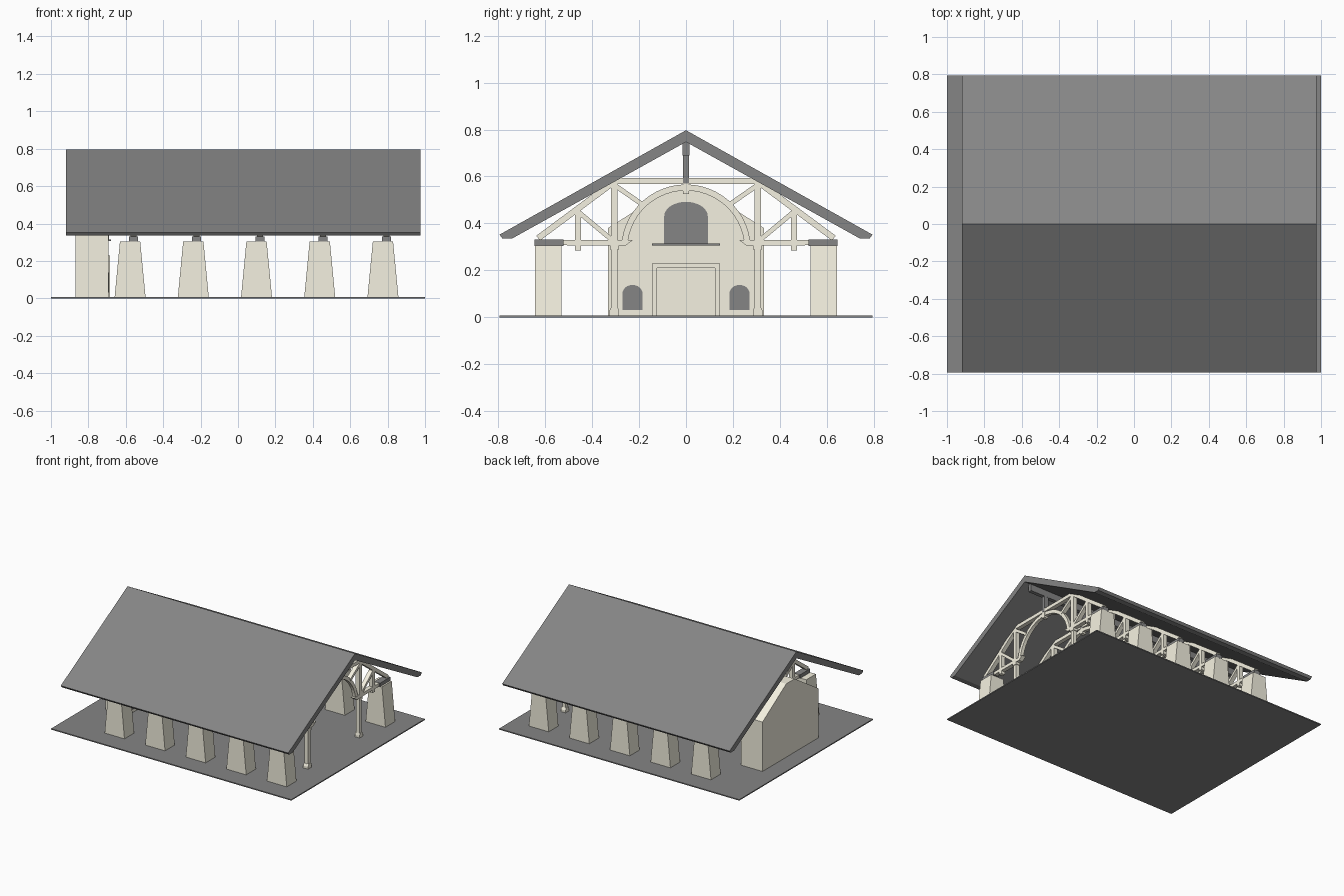
import bpy, bmesh, math

if "Cube" in bpy.data.objects:
    bpy.data.objects.remove(bpy.data.objects["Cube"])


def material(name, rgb):
    m = bpy.data.materials.new(name)
    m.diffuse_color = (*rgb, 1)
    m.use_nodes = True
    m.node_tree.nodes["Principled BSDF"].inputs["Base Color"].default_value = m.diffuse_color
    return m


cream = material("cream_stone", (0.91, 0.88, 0.75))
grey = material("dark_grey", (0.235, 0.235, 0.235))
G = 0.003  # parts stand just inside the slab


def prisms(name, parts, mat):
    """Object from (yz outline, x0, x1) parts extruded along x."""
    bm = bmesh.new()
    for outline, x0, x1 in parts:
        vs = [bm.verts.new((x0, y, z)) for y, z in outline]
        f = bm.faces.new(vs)
        r = bmesh.ops.extrude_face_region(bm, geom=[f])
        for v in r["geom"]:
            if isinstance(v, bmesh.types.BMVert):
                v.co.x = x1
        # close the starting end if the extrusion opened it
        if not f.is_valid:
            bm.faces.new(vs)
    bmesh.ops.recalc_face_normals(bm, faces=bm.faces)
    me = bpy.data.meshes.new(name)
    bm.to_mesh(me)
    bm.free()
    me.materials.append(mat)
    ob = bpy.data.objects.new(name, me)
    bpy.context.collection.objects.link(ob)
    return ob


def rect(y0, y1, z0, z1):
    return [(y0, z0), (y1, z0), (y1, z1), (y0, z1)]


def bar(a, b, w):
    dy, dz = b[0] - a[0], b[1] - a[1]
    n = math.hypot(dy, dz)
    ny, nz = -dz / n * w / 2, dy / n * w / 2
    return [(a[0] + ny, a[1] + nz), (b[0] + ny, b[1] + nz),
            (b[0] - ny, b[1] - nz), (a[0] - ny, a[1] - nz)]


def arc(r, cy, cz, a0, a1, n, rz=None):
    rz = rz or r
    return [(cy + r * math.cos(a0 + (a1 - a0) * i / n),
             cz + rz * math.sin(a0 + (a1 - a0) * i / n)) for i in range(n + 1)]


def flip(outline):
    return [(-y, z) for y, z in outline]


def both(outline, x0, x1):
    return [(outline, x0, x1), (flip(outline), x0, x1)]


# Ground slab and roof
prisms("ground_slab", [(rect(-0.795, 0.795, 0, 0.008), -1, 1)], grey)
half = [(0.795, 0.352), (0.782, 0.335), (0.742, 0.335)]
prisms("roof", [([(0, 0.797)] + half + [(0, 0.747)] + flip(half)[::-1], -0.92, 0.975)], grey)
prisms("ridge_beam", [(rect(-0.014, 0.014, 0.69, 0.755), -0.88, 0.93)], grey)

# Truss: hammer beams, posts, rafters, struts, collar and arch
xs = [-0.577 + 0.338 * i for i in range(5)]
tx = [x + 0.018 for x in xs]
t = 0.016
parts = []
for o in (
    [(0.64, 0.308), (0.64, 0.33), (0.225, 0.33), (0.258, 0.305)],
    rect(0.291, 0.319, 0.305, 0.575),
    rect(0.447, 0.473, 0.285, 0.465),
    bar((0.63, 0.337), (0.30, 0.582), 0.026),
    bar((0.46, 0.45), (0.31, 0.325), 0.02),
    bar((0.30, 0.56), (0.185, 0.48), 0.02),
):
    parts += both(o, -t, t)
parts.append((rect(-0.32, 0.32, 0.568, 0.594), -t, t))
parts.append((rect(-0.012, 0.012, 0.525, 0.57), -t, t))
a = math.asin(0.04 / 0.275)
parts.append((arc(0.276, 0, 0.29, a, math.pi - a, 24)
              + arc(0.25, 0, 0.29, math.pi - a, a, 24), -t * 0.8, t * 0.8))
truss = prisms("truss", parts, cream)
king = prisms("king_post", [(rect(-0.0135, 0.0135, 0.57, 0.75), -t * 1.1, t * 1.1)], grey)
pads = prisms("bearing_pads", both(rect(0.522, 0.645, 0.304, 0.332), -0.024, 0.024), grey)
for ob in (truss, king, pads):
    for i, x in enumerate(tx):
        c = ob if i == 0 else ob.copy()
        c.location.x = x
        if i:
            bpy.context.collection.objects.link(c)


# Tapered stone piers
def pier(x, s):
    bm = bmesh.new()
    bmesh.ops.create_cube(bm, size=1)
    for v in bm.verts:
        top = v.co.z > 0
        v.co.x *= 0.108 if top else 0.166
        v.co.y *= 0.115
        v.co.z = 0.305 if top else G
    me = bpy.data.meshes.new("pier")
    bm.to_mesh(me)
    bm.free()
    me.materials.append(cream)
    ob = bpy.data.objects.new("pier", me)
    ob.location = (x, 0.587 * s, 0)
    bpy.context.collection.objects.link(ob)


for x in xs:
    for s in (-1, 1):
        pier(x, s)

# Slender posts under the open end truss
xe = tx[-1]
prisms("entrance_posts",
       both(rect(0.291, 0.319, G, 0.31), xe - 0.014, xe + 0.014)
       + both([(0.286, G), (0.328, G), (0.328, 0.025), (0.32, 0.042),
               (0.29, 0.042), (0.286, 0.025)], xe - 0.02, xe + 0.02)
       + both(rect(0.286, 0.324, 0.288, 0.306), xe - 0.018, xe + 0.018), cream)

# End wall with fireplace surround, sill and arched recesses
w = -0.692
prisms("end_wall", [([(-0.332, G), (0.332, G), (0.332, 0.38), (0.05, 0.56),
                      (-0.05, 0.56), (-0.332, 0.38)], -0.87, w)], cream)
prisms("fireplace_surround",
       both(rect(0.123, 0.145, G, 0.23), w - 0.01, w + 0.008)
       + [(rect(-0.123, 0.123, 0.21, 0.23), w - 0.01, w + 0.008)], cream)
prisms("mantel_sill", [(rect(-0.145, 0.145, 0.306, 0.314), w - 0.01, w + 0.014)], grey)
prisms("arched_window", [([(-0.093, 0.314), (0.093, 0.314)]
                          + arc(0.093, 0, 0.43, 0, math.pi, 16, 0.062), w - 0.01, w + 0.002)], grey)
prisms("arched_alcoves",
       both([(0.185, 0.032), (0.271, 0.032)]
            + arc(0.043, 0.228, 0.1, 0, math.pi, 12, 0.038)[0:], w - 0.01, w + 0.002), grey)
